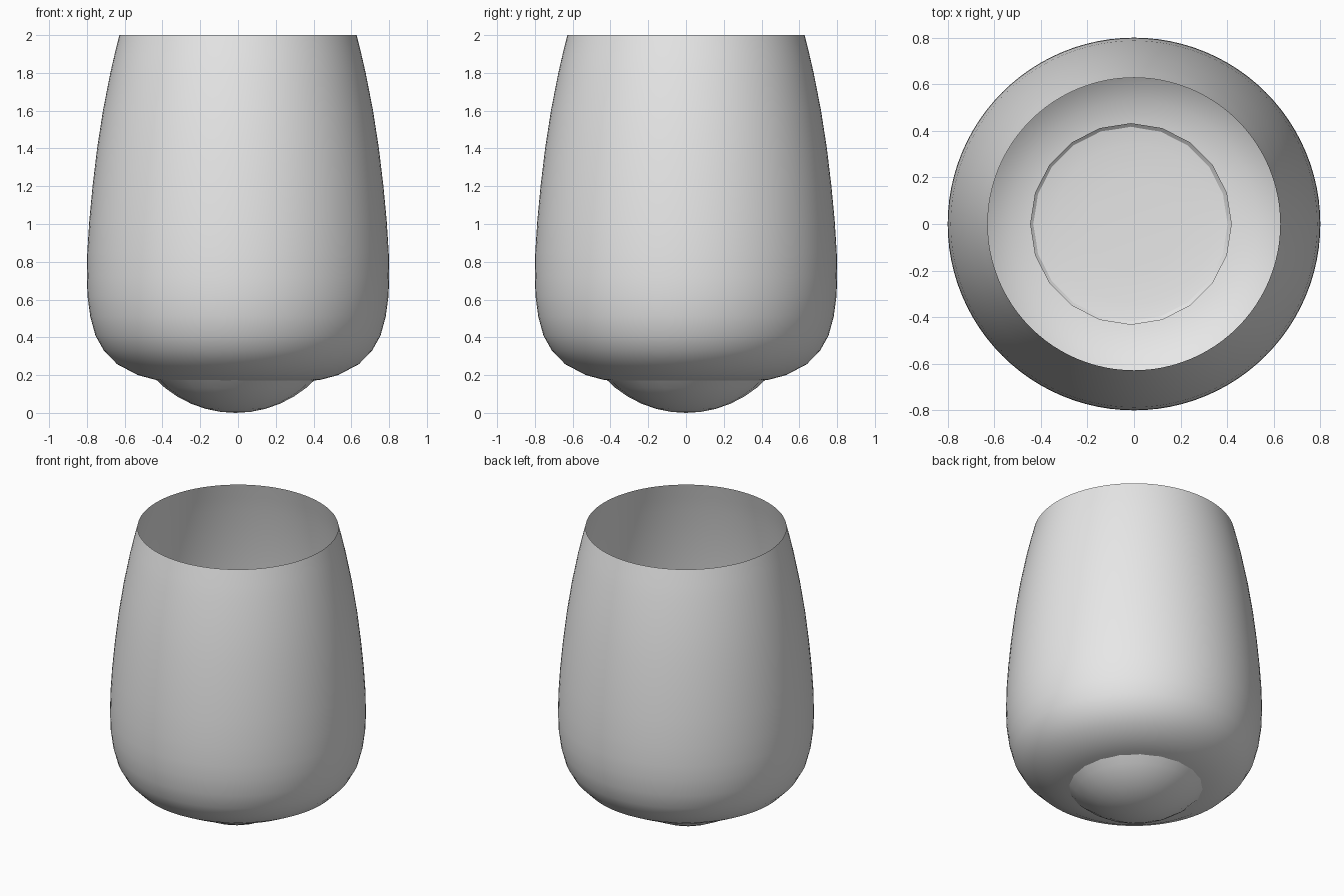
import bpy, bmesh, math

cube = bpy.data.objects.get("Cube")
if cube:
    bpy.data.objects.remove(cube, do_unlink=True)

# One plain material for the whole vessel
glass = bpy.data.materials.new("pale_grey")
glass.use_nodes = True
glass.diffuse_color = (0.8, 0.8, 0.8, 1)
glass.node_tree.nodes["Principled BSDF"].inputs["Base Color"].default_value = (0.8, 0.8, 0.8, 1)


def lathe(name, profile, sides, x=0.0):
    """Revolve (radius, height) points, listed from the axis outward, into an open shell."""
    bm = bmesh.new()
    pole = bm.verts.new((x, 0, profile[0][1]))
    rings = []
    for r, z in profile[1:]:
        rings.append([bm.verts.new((x + r * math.cos(2 * math.pi * i / sides),
                                    r * math.sin(2 * math.pi * i / sides), z))
                      for i in range(sides)])
    for i in range(sides):
        j = (i + 1) % sides
        bm.faces.new((pole, rings[0][j], rings[0][i]))
        for low, high in zip(rings, rings[1:]):
            bm.faces.new((low[i], low[j], high[j], high[i]))
    for f in bm.faces:
        f.smooth = True
    mesh = bpy.data.meshes.new(name)
    bm.to_mesh(mesh)
    bm.free()
    mesh.materials.append(glass)
    obj = bpy.data.objects.new(name, mesh)
    bpy.context.collection.objects.link(obj)
    return obj


# Thin stemless bowl, open at the top
bowl_profile = [(0, 0.156), (0.2, 0.157), (0.34, 0.163), (0.44, 0.176), (0.53, 0.2),
                (0.64, 0.258), (0.71, 0.33), (0.755, 0.41), (0.782, 0.51), (0.797, 0.62),
                (0.8, 0.72), (0.798, 0.85), (0.787, 1.02), (0.77, 1.2), (0.746, 1.4),
                (0.715, 1.6), (0.676, 1.8), (0.653, 1.9), (0.628, 2.0)]
lathe("bowl", bowl_profile, 96)

# Shallow rounded foot whose rim pokes up through the bowl floor
R = 0.594
angles = [math.asin(0.433 / R) * k / 6 for k in range(7)]
foot_profile = [(R * math.sin(a), R - R * math.cos(a)) for a in angles]
lathe("foot", foot_profile, 20, x=-0.013)
